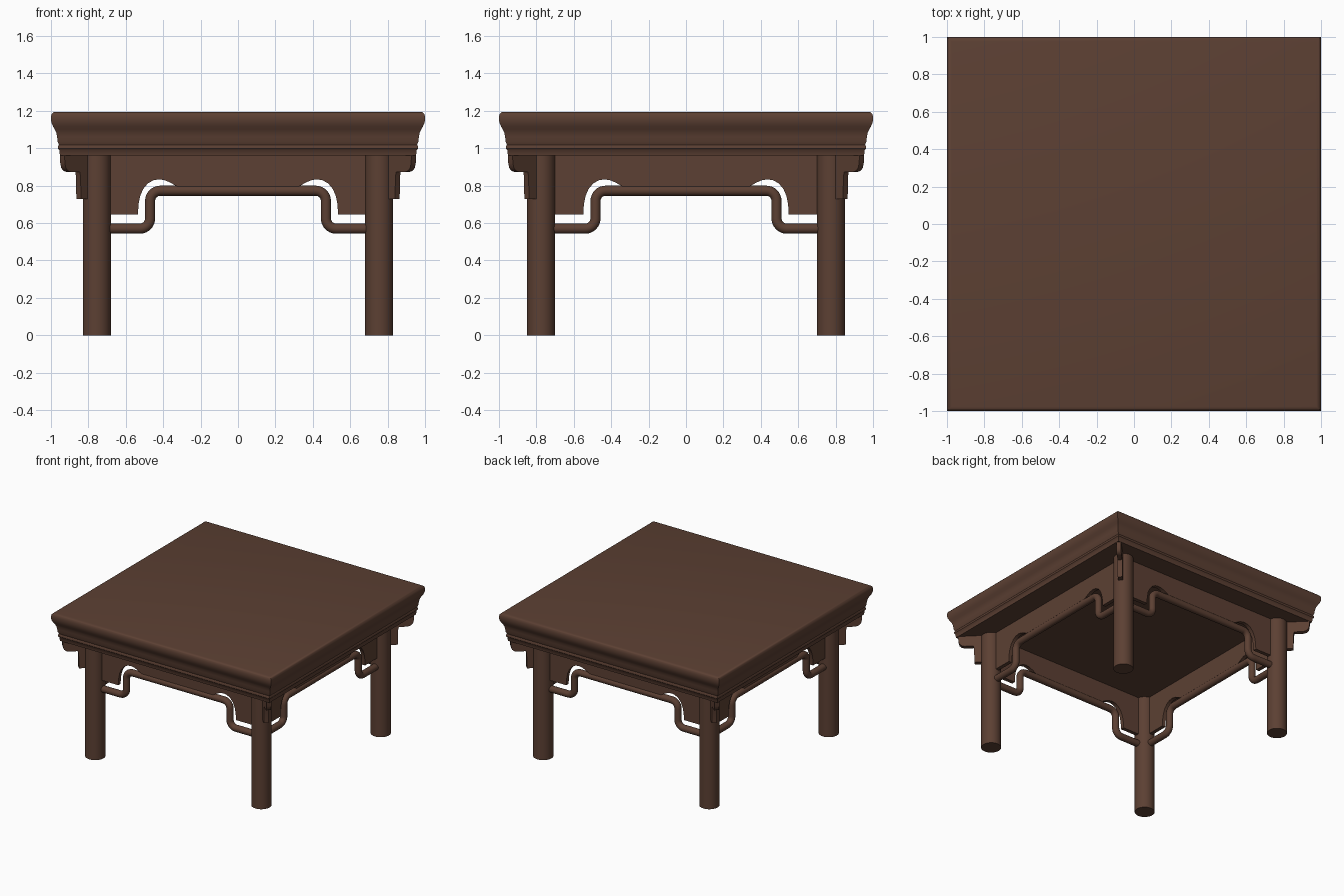
import bpy, bmesh, math
from mathutils import Matrix, Vector

if "Cube" in bpy.data.objects:
    bpy.data.objects.remove(bpy.data.objects["Cube"])

LX, LY = 0.755, 0.775      # leg centres
LEG_R, ROD_R = 0.075, 0.027

wood = bpy.data.materials.new("dark brown wood")
wood.diffuse_color = (0.107, 0.051, 0.033, 1)
wood.use_nodes = True
wood.node_tree.nodes["Principled BSDF"].inputs["Base Color"].default_value = wood.diffuse_color


def finish(name, bm, matrix=Matrix(), angle=35):
    bmesh.ops.recalc_face_normals(bm, faces=bm.faces[:])
    me = bpy.data.meshes.new(name)
    bm.to_mesh(me)
    bm.free()
    me.materials.append(wood)
    ob = bpy.data.objects.new(name, me)
    ob.matrix_world = matrix
    bpy.context.collection.objects.link(ob)
    bpy.ops.object.select_all(action='DESELECT')
    ob.select_set(True)
    bpy.context.view_layer.objects.active = ob
    bpy.ops.object.shade_smooth_by_angle(angle=math.radians(angle))
    return ob


def plate(name, profile, thick, matrix):
    """Extrude a (u, z) outline into a plate centred on its local xz plane."""
    bm = bmesh.new()
    face = bm.faces.new([bm.verts.new((u, -thick / 2, z)) for u, z in profile])
    ext = bmesh.ops.extrude_face_region(bm, geom=[face])
    verts = [v for v in ext['geom'] if isinstance(v, bmesh.types.BMVert)]
    bmesh.ops.translate(bm, verts=verts, vec=(0, thick, 0))
    return finish(name, bm, matrix)


def rounded_path(pts, r, steps=8):
    """Polyline with right-angle corners replaced by arcs."""
    out = [Vector(pts[0])]
    for a, b, c in zip(pts, pts[1:], pts[2:]):
        a, b, c = Vector(a), Vector(b), Vector(c)
        d1, d2 = (a - b).normalized(), (c - b).normalized()
        centre = b + (d1 + d2) * r
        for i in range(steps + 1):
            t = math.pi / 2 * i / steps
            out.append(centre - d2 * r * math.cos(t) - d1 * r * math.sin(t))
    return out + [Vector(pts[-1])]


def rod(name, pts, matrix):
    """Round rod swept along a path in the local xz plane."""
    bm = bmesh.new()
    rings, n = [], 20
    for i, p in enumerate(pts):
        d = (pts[min(i + 1, len(pts) - 1)] - pts[max(i - 1, 0)]).normalized()
        side = Vector((-d.z, 0, d.x))
        rings.append([bm.verts.new(p + ROD_R * (side * math.cos(2 * math.pi * k / n)
                      + Vector((0, 1, 0)) * math.sin(2 * math.pi * k / n))) for k in range(n)])
    for a, b in zip(rings, rings[1:]):
        for k in range(n):
            bm.faces.new((a[k], a[(k + 1) % n], b[(k + 1) % n], b[k]))
    bm.faces.new(rings[0])
    bm.faces.new(rings[-1])
    return finish(name, bm, matrix)


# Moulded square top: (half width, height) profile stacked in square rings
profile = [(0.952, 0.96), (0.955, 0.99), (0.962, 0.998), (0.962, 1.012), (0.957, 1.018),
           (0.964, 1.035), (0.967, 1.06), (0.971, 1.082), (0.979, 1.1), (0.989, 1.117),
           (0.996, 1.133), (1.0, 1.15), (1.0, 1.17), (0.996, 1.184), (0.988, 1.192), (0.976, 1.195)]
bm = bmesh.new()
rings = [[bm.verts.new((sx * h, sy * h, z)) for sx, sy in ((-1, -1), (1, -1), (1, 1), (-1, 1))]
         for h, z in profile]
for a, b in zip(rings, rings[1:]):
    for k in range(4):
        bm.faces.new((a[k], a[(k + 1) % 4], b[(k + 1) % 4], b[k]))
bm.faces.new(rings[0])
bm.faces.new(rings[-1])
finish("table_top", bm, angle=40)

# Stepped corner bracket outline, u measured along x (scaled to the diagonal)
bracket = [(0.75, 0.97), (0.75, 0.73), (0.852, 0.73), (0.854, 0.85), (0.858, 0.873), (0.905, 0.873),
           (0.922, 0.88), (0.933, 0.895), (0.938, 0.92), (0.94, 0.97)]
bracket = [(u * math.sqrt(2), z) for u, z in bracket]

# Round legs with a diagonal bracket on each outer corner
for sx, xn in ((-1, "left"), (1, "right")):
    for sy, yn in ((-1, "front"), (1, "back")):
        bm = bmesh.new()
        bmesh.ops.create_cone(bm, cap_ends=True, segments=40, radius1=LEG_R, radius2=LEG_R,
                              depth=0.97, matrix=Matrix.Translation((sx * LX, sy * LY, 0.485)))
        finish(f"{yn}_{xn}_leg", bm)
        plate(f"{yn}_{xn}_bracket", bracket, 0.035, Matrix.Rotation(math.atan2(sy, sx), 4, 'Z'))

# Arched aprons and humped stretcher rods on the four sides
arch = [(-0.535, 0.645), (-0.532, 0.70), (-0.523, 0.745), (-0.507, 0.782), (-0.482, 0.812),
        (-0.452, 0.829), (-0.42, 0.834), (-0.388, 0.828), (-0.36, 0.815), (-0.315, 0.79)]
for i, side in enumerate(("front", "right", "back", "left")):
    span, off = ((LX, LY), (LY, LX))[i % 2]
    s = span - LX
    m = Matrix.Rotation(i * math.pi / 2, 4, 'Z') @ Matrix.Translation((0, -off, 0))
    half = [(-span, 0.97), (-span, 0.645)] + [(u - s * 0.7, z) for u, z in arch]
    plate(f"{side}_apron", half + [(-u, z) for u, z in reversed(half)], 0.03, m)
    x = 0.47 + s * 0.7
    path = [(-span, 0, 0.57), (-x, 0, 0.57), (-x, 0, 0.773),
            (x, 0, 0.773), (x, 0, 0.57), (span, 0, 0.57)]
    rod(f"{side}_stretcher", rounded_path(path, 0.055), m)
